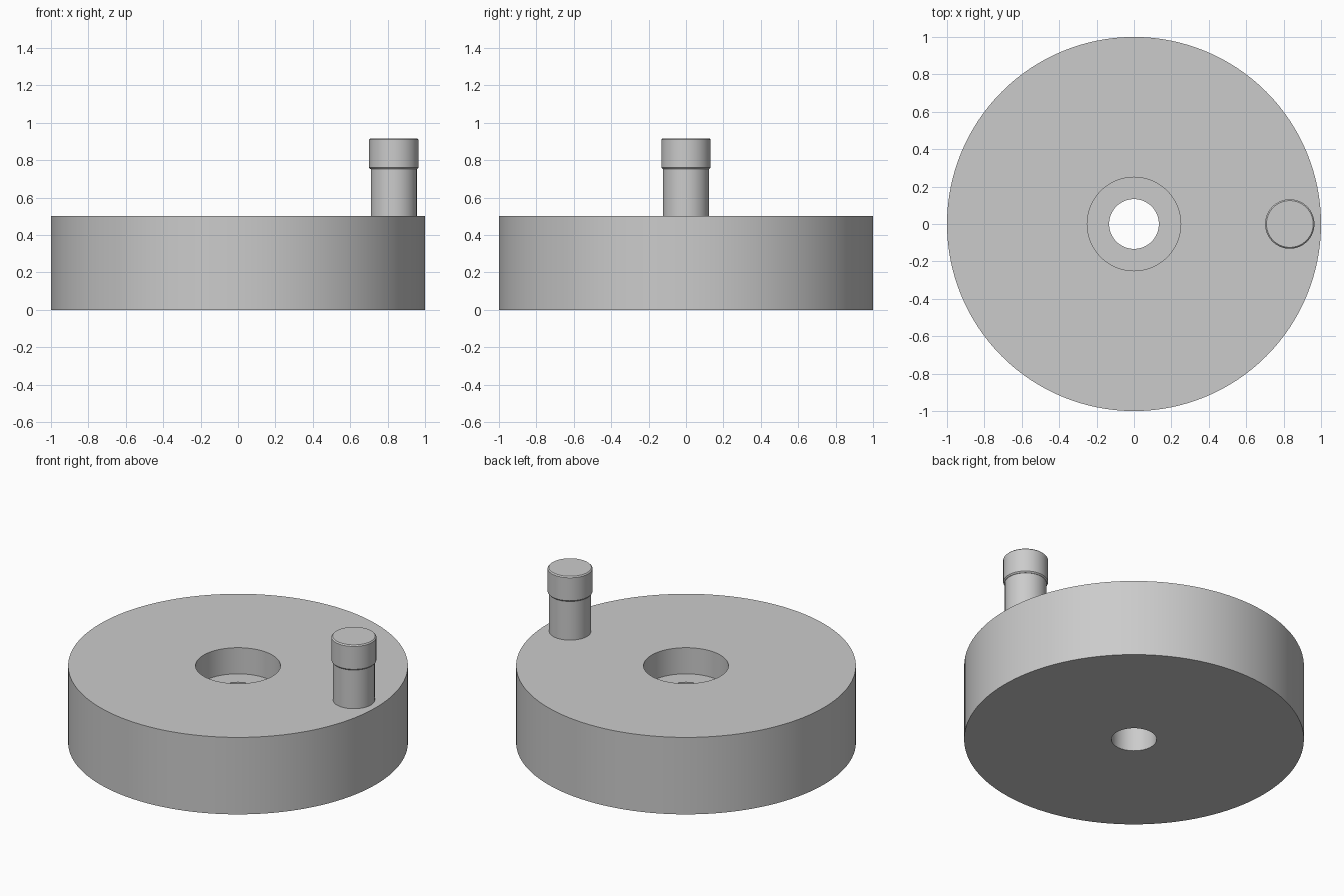
import bpy
import bmesh
import math

cube = bpy.data.objects.get("Cube")
if cube:
    bpy.data.objects.remove(cube, do_unlink=True)

grey = bpy.data.materials.new("light_grey")
grey.use_nodes = True
color = (0.6, 0.6, 0.6, 1)
grey.diffuse_color = color
grey.node_tree.nodes["Principled BSDF"].inputs["Base Color"].default_value = color


def lathe(name, profile, x=0, closed=False, steps=96):
    """Revolve an (r, z) profile about a vertical axis at x."""
    bm = bmesh.new()
    verts = [bm.verts.new((r, 0, z)) for r, z in profile]
    pairs = list(zip(verts, verts[1:]))
    if closed:
        pairs.append((verts[-1], verts[0]))
    edges = [bm.edges.new(p) for p in pairs]
    bmesh.ops.spin(bm, geom=verts + edges, cent=(0, 0, 0), axis=(0, 0, 1),
                   angle=math.tau, steps=steps, use_duplicate=False)
    bmesh.ops.remove_doubles(bm, verts=bm.verts, dist=1e-5)
    bmesh.ops.recalc_face_normals(bm, faces=bm.faces)
    mesh = bpy.data.meshes.new(name)
    bm.to_mesh(mesh)
    bm.free()
    mesh.materials.append(grey)
    obj = bpy.data.objects.new(name, mesh)
    obj.location.x = x
    bpy.context.collection.objects.link(obj)
    bpy.ops.object.select_all(action='DESELECT')
    obj.select_set(True)
    bpy.context.view_layer.objects.active = obj
    bpy.ops.object.shade_smooth_by_angle(angle=math.radians(30))
    return obj


# Wheel disc with a counterbored centre hole
lathe("wheel_disc", [(1, 0), (1, 0.5), (0.25, 0.5), (0.25, 0.33),
                     (0.133, 0.33), (0.133, 0)], closed=True, steps=128)

# Crank handle: plain shaft and a cap with chamfered rims
handle_x = 0.833
lathe("handle_shaft", [(0, 0.49), (0.123, 0.49), (0.123, 0.76), (0, 0.76)],
      handle_x, steps=64)
lathe("handle_cap", [(0, 0.752), (0.125, 0.752), (0.132, 0.76),
                     (0.132, 0.909), (0.125, 0.916), (0, 0.916)],
      handle_x, steps=64)
